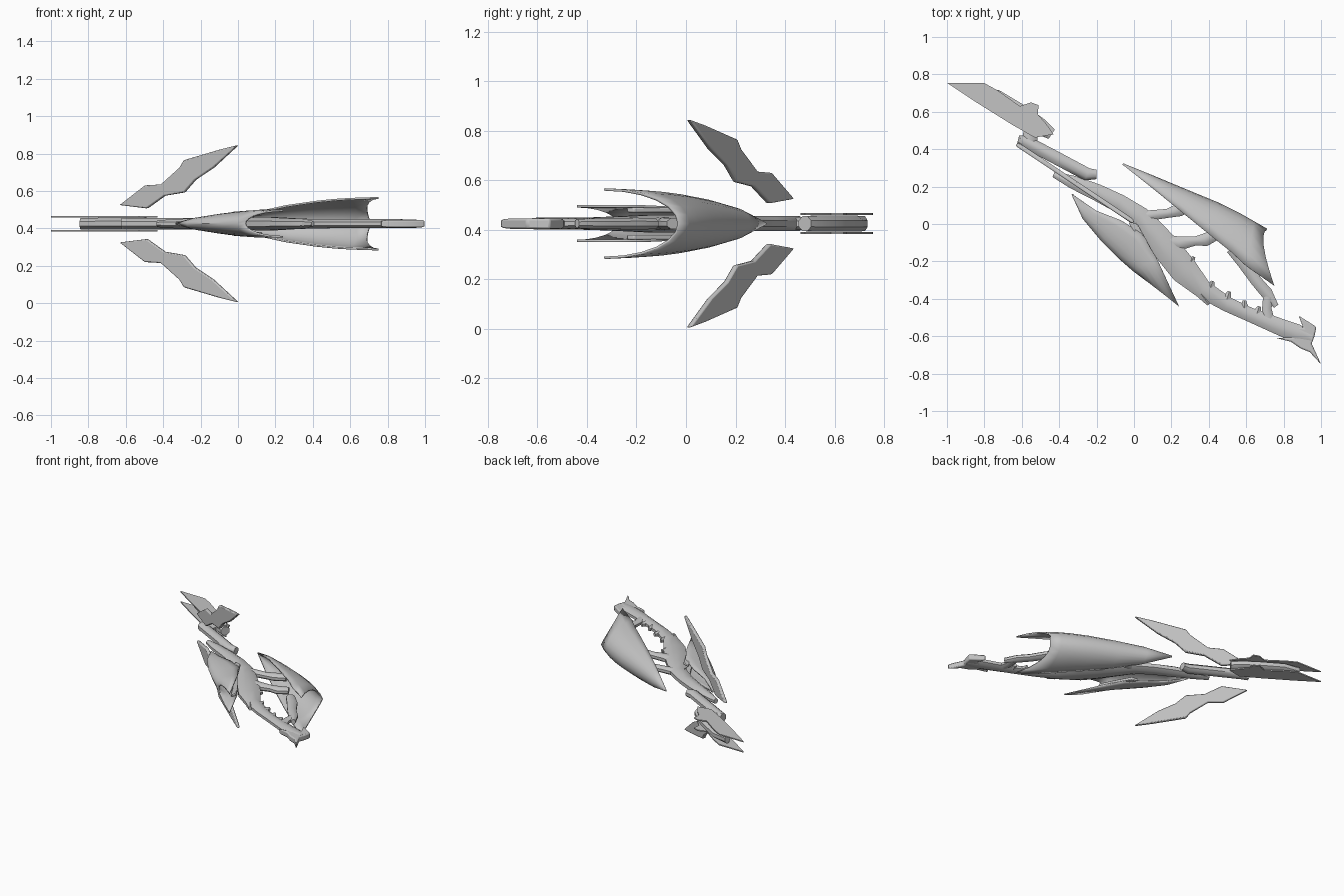
import bpy, bmesh, math
from mathutils import Vector

if "Cube" in bpy.data.objects:
    bpy.data.objects.remove(bpy.data.objects["Cube"])

ZC = 0.425  # height of the symmetry plane
grey = bpy.data.materials.new("plain grey")
grey.diffuse_color = (0.55, 0.55, 0.55, 1)
grey.use_nodes = True
grey.node_tree.nodes["Principled BSDF"].inputs["Base Color"].default_value = grey.diffuse_color


def finish(name, bm, angle=35, thickness=0, bevel=0):
    bmesh.ops.remove_doubles(bm, verts=bm.verts, dist=0.0002)
    bmesh.ops.recalc_face_normals(bm, faces=bm.faces)
    me = bpy.data.meshes.new(name)
    bm.to_mesh(me)
    bm.free()
    ob = bpy.data.objects.new(name, me)
    bpy.context.collection.objects.link(ob)
    me.materials.append(grey)
    bpy.ops.object.select_all(action='DESELECT')
    ob.select_set(True)
    bpy.context.view_layer.objects.active = ob
    bpy.ops.object.shade_smooth_by_angle(angle=math.radians(angle))
    if thickness:
        m = ob.modifiers.new("thickness", 'SOLIDIFY')
        m.thickness, m.offset = thickness, 0
    if bevel:
        m = ob.modifiers.new("bevel", 'BEVEL')
        m.width, m.segments = bevel, 2
    return ob


def plate(name, pts, push, bevel=0):
    """Polygon of 3D points extruded along push."""
    bm = bmesh.new()
    a = [bm.verts.new(p) for p in pts]
    b = [bm.verts.new(Vector(p) + Vector(push)) for p in pts]
    n = len(pts)
    bm.faces.new(a)
    bm.faces.new(b[::-1])
    for i in range(n):
        bm.faces.new((a[i], a[(i + 1) % n], b[(i + 1) % n], b[i]))
    return finish(name, bm, bevel=bevel)


def bar(name, path, sides=8):
    """Tapered bar in the symmetry plane; path = (x, y, half width, half height)."""
    bm = bmesh.new()
    rings = []
    for i, (x, y, w, h) in enumerate(path):
        p, q = path[max(i - 1, 0)], path[min(i + 1, len(path) - 1)]
        t = Vector((q[0] - p[0], q[1] - p[1])).normalized()
        ring = []
        for k in range(sides):
            a = 2 * math.pi * (k + 0.5) / sides
            c, s = math.cos(a) * 1.08 * w, math.sin(a) * 1.08 * h
            ring.append(bm.verts.new((x - t.y * c, y + t.x * c, ZC + s)))
        rings.append(ring)
    for r0, r1 in zip(rings, rings[1:]):
        for k in range(sides):
            j = (k + 1) % sides
            bm.faces.new((r0[k], r0[j], r1[j], r1[k]))
    bm.faces.new(rings[0])
    bm.faces.new(rings[-1])
    return finish(name, bm, 45)


def cowl(name, rows, n=12, dent=0.0):
    """Open U-shaped shell; rows = (spine x, y, edge x, y, half height)."""
    bm = bmesh.new()
    grid = []
    for i, (sx, sy, ex, ey, h) in enumerate(rows):
        row = []
        for k in range(n + 1):
            a = math.pi * (k / n - 0.5)
            f = 1 - math.cos(a)
            d = dent * abs(math.sin(2 * a)) if i == len(rows) - 1 else 0
            row.append(bm.verts.new((sx + (ex - sx) * f - d, sy + (ey - sy) * f,
                                     ZC + h * math.sin(a))))
        grid.append(row)
    for r0, r1 in zip(grid, grid[1:]):
        for k in range(n):
            bm.faces.new((r0[k], r0[k + 1], r1[k + 1], r1[k]))
    return finish(name, bm, 40, thickness=0.01)


# Large cowl on the right, opening inwards, with two rear points
cowl("large_cowl", [
    (-.06, .32, -.061, .318, .001), (.10, .255, .10, .19, .06),
    (.28, .18, .26, .06, .095), (.45, .11, .42, -.07, .118),
    (.565, .053, .52, -.15, .128), (.64, .01, .60, -.225, .133),
    (.71, -.03, .75, -.33, .138)], dent=.03)

# Smaller cowl on the left
cowl("small_cowl", [
    (-.33, .16, -.329, .158, .001), (-.27, .03, -.20, .07, .03),
    (-.17, -.09, -.07, .02, .05), (-.08, -.18, .04, -.05, .064),
    (.0, -.25, .12, -.18, .07), (.04, -.28, .24, -.44, .07)])

# Long spine and rear barrel
bar("spine", [
    (-.43, .265, .015, .018), (-.33, .225, .035, .025), (-.2, .17, .045, .03),
    (-.08, .11, .05, .03), (.03, .04, .055, .03), (.11, -.05, .065, .035),
    (.19, -.15, .075, .035), (.27, -.25, .075, .03), (.37, -.35, .05, .026),
    (.5, -.43, .04, .024), (.62, -.485, .038, .024), (.78, -.55, .045, .024),
    (.87, -.585, .05, .024), (.95, -.61, .03, .022)])
bar("rear_barrel", [
    (-.62, .45, .025, .03), (-.58, .44, .035, .03), (-.4, .345, .035, .03),
    (-.25, .265, .035, .03), (-.2, .265, .025, .025)])
bar("rear_core", [
    (-.84, .715, .02, .03), (-.74, .675, .045, .032), (-.6, .585, .05, .032),
    (-.5, .52, .045, .032), (-.44, .48, .03, .03)])
bar("barrel_link", [(-.55, .5, .04, .026), (-.56, .43, .04, .026)])

# Struts between spine and large cowl
bar("upper_strut", [(.0, .02, .045, .026), (.08, .045, .028, .024),
                    (.18, .057, .024, .022), (.24, .075, .035, .024), (.32, .11, .03, .022)])
bar("middle_strut", [(.14, -.1, .05, .03), (.24, -.105, .038, .026),
                     (.33, -.09, .024, .022), (.38, -.085, .035, .024), (.45, -.05, .03, .022)])
bar("lower_strut", [(.52, -.13, .03, .022), (.59, -.21, .035, .024),
                    (.65, -.30, .03, .022), (.71, -.37, .032, .022), (.76, -.44, .014, .018)])
bar("lower_post", [(.72, -.39, .03, .022), (.71, -.45, .025, .02), (.72, -.53, .035, .022)])

# Small teeth along the spine
for i, (x, y, dx, dy) in enumerate([
        (.30, -.21, .02, .035), (.41, -.34, .01, .035), (.50, -.39, .01, .03),
        (.59, -.44, .0, .03), (.66, -.47, .01, .03), (.37, -.39, .03, -.04)]):
    bar(f"spine_tooth_{i + 1}", [(x - dx, y - dy, .028, .022), (x, y, .022, .02),
                                 (x + dx, y + dy, .01, .014)], 6)

# Claw at the front end
claw = [(.76, -.61), (.86, -.605), (.85, -.55), (.905, -.555), (.88, -.49), (.975, -.55),
        (.965, -.60), (.95, -.64), (1.0, -.75), (.94, -.685), (.89, -.665), (.84, -.63)]
plate("front_claw", [(x, y, ZC - .021) for x, y in claw], (0, 0, .042), .008)

# Parts repeated above and below the symmetry plane
tail = [(-1, .755), (-.8, .753), (-.73, .715), (-.61, .63), (-.55, .65), (-.51, .635),
        (-.515, .585), (-.476, .545), (-.43, .48), (-.53, .462), (-.65, .53), (-.85, .655)]
fin = [(0, .42), (-.1, .395), (-.286, .34), (-.31, .30), (-.41, .21), (-.495, .205),
       (-.63, .10), (-.485, .082), (-.39, .15), (-.285, .168), (-.227, .235), (-.13, .30)]
strip = [(-.03, .01), (.02, -.0), (.08, -.11), (.13, -.21), (.11, -.24), (.05, -.13)]
for s, label in ((1, "upper"), (-1, "lower")):
    plate(label + "_tail_blade", [(x, y, ZC + s * .034) for x, y in tail], (0, 0, s * .008))
    plate(label + "_fin", [(x - .006, -.667 * x - .001, ZC + s * z) for x, z in fin],
          (.013, .02, 0), .006)
    plate(label + "_strip", [(x, y, ZC + s * .045) for x, y in strip], (0, 0, s * .02), .005)
